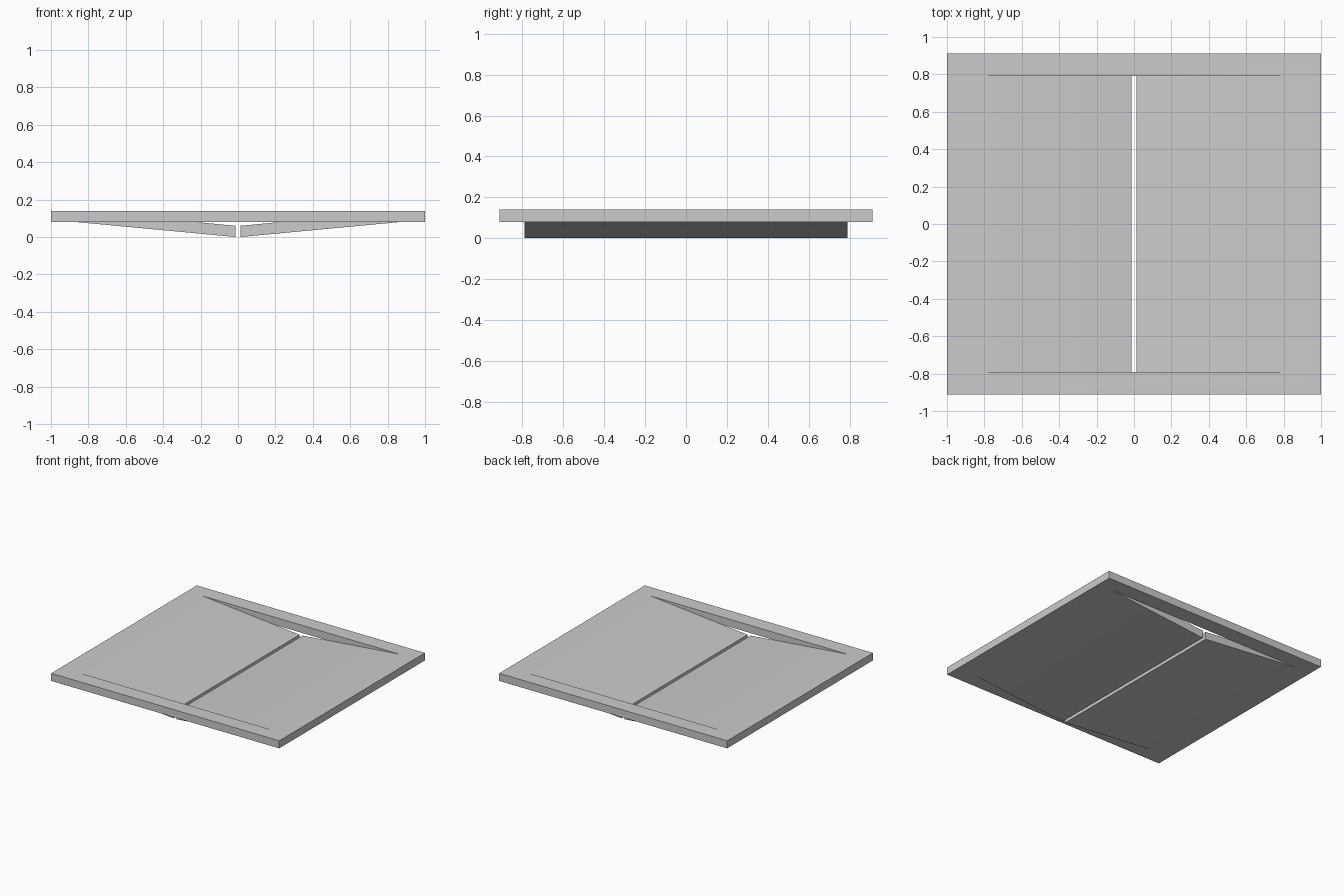
import bpy
from collections import Counter

if "Cube" in bpy.data.objects:
    bpy.data.objects.remove(bpy.data.objects["Cube"])

X, Y = 1.0, 0.912          # plate half sizes
HX, HY = 0.865, 0.79       # fold lines and end cuts of the flaps
GAP = 0.013                # half width of the centre slit
TOP, THICK, DROP = 0.14, 0.06, 0.08

# Top sheet of the plate as quads: outer frame strips, then the sagging flaps
quads = []
xs, ys = [-X, -HX, HX, X], [-Y, -HY, HY, Y]
for i in range(3):
    for j in range(3):
        if (i, j) != (1, 1):
            a, b, c, d = xs[i], xs[i + 1], ys[j], ys[j + 1]
            quads.append([(a, c, TOP), (b, c, TOP), (b, d, TOP), (a, d, TOP)])
for a, b, za, zb in [(-HX, -GAP, TOP, TOP - DROP), (GAP, HX, TOP - DROP, TOP)]:
    quads.append([(a, -HY, za), (b, -HY, zb), (b, HY, zb), (a, HY, za)])

verts = sorted({p for q in quads for p in q})
index = {p: k for k, p in enumerate(verts)}
n = len(verts)
top = [[index[p] for p in q] for q in quads]

# Thicken the sheet downwards, with walls along every open edge
faces = top + [[k + n for k in reversed(f)] for f in top]
edges = [(f[k], f[(k + 1) % 4]) for f in top for k in range(4)]
uses = Counter(frozenset(e) for e in edges)
faces += [(b, a, a + n, b + n) for a, b in edges if uses[frozenset((a, b))] == 1]
verts += [(x, y, z - THICK) for x, y, z in verts]

mesh = bpy.data.meshes.new("split_flap_plate")
mesh.from_pydata(verts, [], faces)
mesh.update()
plate = bpy.data.objects.new("split_flap_plate", mesh)
bpy.context.collection.objects.link(plate)

# Soft shading over the shallow folds, sharp plate edges
bpy.context.view_layer.objects.active = plate
plate.select_set(True)
bpy.ops.object.shade_smooth_by_angle()
